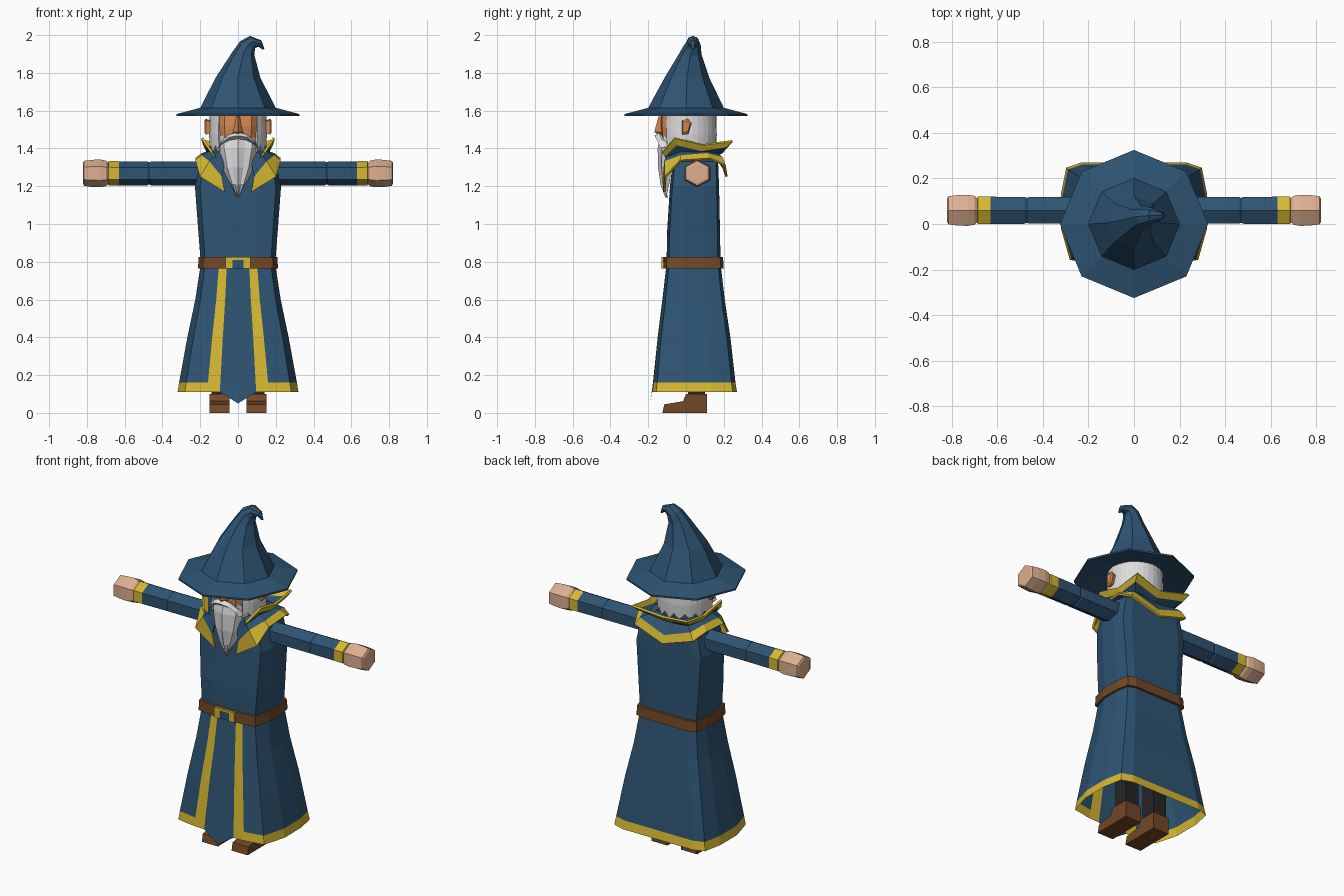
import bpy, bmesh, math
from mathutils import Vector, Matrix

if "Cube" in bpy.data.objects:
    bpy.data.objects.remove(bpy.data.objects["Cube"])


def colour(name, r, g, b):
    m = bpy.data.materials.new(name)
    m.diffuse_color = (r, g, b, 1)
    m.use_nodes = True
    m.node_tree.nodes["Principled BSDF"].inputs["Base Color"].default_value = m.diffuse_color
    return m


BLUE = colour("blue cloth", .027, .088, .17)
GOLD = colour("yellow trim", .68, .48, .03)
BROWN = colour("brown leather", .17, .065, .02)
HAND = colour("pale skin", .72, .43, .28)
FACE = colour("face skin", .66, .25, .09)
WHITE = colour("white hair", .72, .72, .72)
DARK = colour("dark stocking", .02, .018, .018)


def loft(name, rings, mats, closed=True, caps=(True, True), rule=None, thick=0):
    """Skin a list of point rings; rule(row, column) picks the material."""
    bm = bmesh.new()
    vs = [[bm.verts.new(p) for p in ring] for ring in rings]
    n = len(vs[0])
    for i in range(len(vs) - 1):
        for j in range(n if closed else n - 1):
            k = (j + 1) % n
            f = bm.faces.new((vs[i][j], vs[i][k], vs[i + 1][k], vs[i + 1][j]))
            f.material_index = rule(i, j) if rule else 0
    last = len(vs) - 2
    for end, ring, row in ((caps[0], vs[0], 0), (caps[1], vs[-1], last)):
        if end and closed:
            bm.faces.new(ring).material_index = rule(row, 0) if rule else 0
    bmesh.ops.recalc_face_normals(bm, faces=bm.faces)
    me = bpy.data.meshes.new(name)
    bm.to_mesh(me)
    bm.free()
    for m in mats:
        me.materials.append(m)
    ob = bpy.data.objects.new(name, me)
    bpy.context.collection.objects.link(ob)
    if thick:
        mod = ob.modifiers.new("thickness", 'SOLIDIFY')
        mod.thickness = thick
        mod.offset = 0
    return ob


def box(name, x0, x1, y0, y1, z0, z1, mat):
    return loft(name, [[(x0, y0, z), (x1, y0, z), (x1, y1, z), (x0, y1, z)]
                       for z in (z0, z1)], [mat])


def both_sides(half):
    """Extend a half strip that ends on the centre line to the other side."""
    return half + [(-x, y, z) for x, y, z in reversed(half[:-1])]


# Robe: boxy cross-section with chamfered corners
HALF = [(0, -1), (.30, -1), (.51, -.99), (.88, -.9), (1, -.3), (1, .4),
        (.93, .9), (.72, 1), (0, 1)]
SECTION = HALF + [(-x, y) for x, y in reversed(HALF[1:-1])]


def robe_ring(z, a, yf, yb):
    c, h = (yf + yb) / 2, (yb - yf) / 2
    return [(x * a, c + y * h, z) for x, y in SECTION]


robe = [robe_ring(*r) for r in (
    (.11, .32, -.18, .27), (.16, .312, -.175, .262), (.4, .268, -.15, .235),
    (.6, .226, -.125, .205), (.79, .197, -.103, .183), (.96, .21, -.1, .18),
    (1.2, .228, -.085, .175), (1.33, .2, -.07, .17), (1.385, .11, -.06, .14))]
robe[0][0] = (0, -.19, .05)


def robe_rule(i, j):
    c = min(j, 15 - j)
    return int((i == 0 and c >= 1) or (i < 4 and c == 1))


loft("robe", robe, [BLUE, GOLD], caps=(False, True), rule=robe_rule)

# Belt and buckle
loft("belt", [robe_ring(*r) for r in (
    (.765, .19, -.1, .18), (.765, .212, -.12, .2),
    (.825, .208, -.118, .196), (.825, .19, -.09, .17))], [BROWN], caps=(False, False))
for s in (-1, 1):
    x = sorted((s * .028, s * .066))
    box("buckle_side", x[0], x[1], -.13, -.11, .765, .824, GOLD)
box("buckle_top", -.028, .028, -.13, -.11, .81, .824, GOLD)
box("buckle_centre", -.028, .028, -.124, -.11, .765, .81, BLUE)

# Shoulder cape and upright collar, each with a yellow outer band
cape = [
    [(.07, -.115, 1.17), (.2, -.108, 1.25), (.222, -.03, 1.335),
     (.222, .13, 1.345), (.19, .205, 1.31), (0, .215, 1.25)],
    [(.085, -.117, 1.25), (.15, -.11, 1.33), (.19, -.025, 1.36),
     (.19, .11, 1.37), (.165, .19, 1.35), (0, .2, 1.295)],
    [(.07, -.1, 1.33), (.1, -.09, 1.38), (.125, -.02, 1.39),
     (.125, .08, 1.39), (.09, .14, 1.39), (0, .15, 1.38)]]
collar = [
    [(.14, -.125, 1.38), (.19, -.06, 1.455), (.18, .09, 1.42),
     (.18, .245, 1.44), (0, .215, 1.41)],
    [(.125, -.112, 1.36), (.168, -.05, 1.42), (.165, .08, 1.39),
     (.165, .21, 1.41), (0, .19, 1.38)],
    [(.1, -.095, 1.33), (.125, -.04, 1.36), (.13, .06, 1.36),
     (.11, .14, 1.36), (0, .15, 1.36)]]
for name, rows in (("shoulder_cape", cape), ("collar", collar)):
    loft(name, [both_sides(r) for r in rows], [GOLD, BLUE], closed=False,
         rule=lambda i, j: i, thick=.012)


# Arms, cuffs and hands: hexagonal tubes along x
def hex_ring(x, r):
    return [(x, .06 + r * math.cos(t), 1.268 + .93 * r * math.sin(t))
            for t in (math.pi / 6 + k * math.pi / 3 for k in range(6))]


for s in (-1, 1):
    loft("sleeve", [hex_ring(s * x, r) for x, r in (
        (.15, .068), (.46, .068), (.47, .063), (.48, .068), (.63, .069),
        (.685, .07), (.69, .055))], [BLUE, GOLD],
        rule=lambda i, j: int(i >= 4))
    loft("hand", [hex_ring(s * x, r) for x, r in (
        (.687, .06), (.7, .073), (.73, .079), (.775, .077), (.815, .071),
        (.82, .06))], [HAND])

    # Boots and legs
    prof = [(.11, 0), (.11, .1), (0, .1), (-.015, .062), (-.115, .045), (-.125, 0)]
    loft("boot", [[(s * x, y, z) for y, z in prof] for x in (.045, .15)], [BROWN])
    x = sorted((s * .053, s * .14))
    box("leg", x[0], x[1], .01, .1, .09, .8, DARK)

    # Ears
    loft("ear", [[(s * x, .0 + w * py, 1.515 + w * pz) for py, pz in (
        (-.5, -1), (.3, -.9), (.7, .5), (.3, 1), (-.5, .8))]
        for x, w in ((.12, .025), (.17, .042), (.178, .03))], [FACE])

    # Moustache halves
    loft("moustache", [[(s * x, y, z + h), (s * x, y - .022, z),
                        (s * x, y, z - h), (s * x, y + .03, z)]
                       for x, y, z, h in ((0, -.145, 1.467, .017),
                                          (.045, -.14, 1.46, .016),
                                          (.085, -.125, 1.432, .01),
                                          (.105, -.115, 1.405, .003))], [WHITE])

# Head and nose
head_half = [(0, -1), (.55, -.95), (.92, -.6), (1, 0), (.85, .7), (0, 1)]
head_section = head_half + [(-x, y) for x, y in reversed(head_half[1:-1])]
loft("head", [[(x * a, y * b + .005, z) for x, y in head_section]
              for z, a, b in ((1.34, .09, .09), (1.42, .12, .13),
                              (1.52, .13, .14), (1.6, .128, .135))], [FACE])
loft("nose", [[(-w, -.125, z), (0, y, z), (w, -.125, z)]
              for z, w, y in ((1.475, .022, -.15), (1.487, .03, -.168),
                              (1.57, .014, -.145))], [FACE])

# Hair: shell round the sides and back with a ragged lower edge
around = [math.radians(-48 + 276 * k / 24) for k in range(25)]
hair = []
for row, (z, g) in enumerate(((1.38, .97), (1.47, 1), (1.6, .98))):
    hair.append([(.147 * g * math.cos(t), .01 + .147 * g * math.sin(t),
                  z + (.035 * (k % 2) if row == 0 else 0))
                 for k, t in enumerate(around)])
loft("hair", hair, [WHITE], closed=False, thick=.012)

# Beard: ridged locks narrowing to a point
beard = []
for z, w, yf, yb in ((1.47, .125, -.135, -.06), (1.4, .122, -.15, -.06),
                     (1.3, .095, -.148, -.075), (1.21, .05, -.135, -.085),
                     (1.14, .005, -.11, -.1)):
    beard.append([(-w, yb, z + .02), (-w * .6, (yf * 3 + yb) / 4, z),
                  (-w * .3, yf + .015, z), (0, yf, z), (w * .3, yf + .015, z),
                  (w * .6, (yf * 3 + yb) / 4, z), (w, yb, z + .02)])
loft("beard", beard, [WHITE])

# Hat: eight-sided brim and cone with a curled tip
hat = []
for cx, cy, z, r, tilt in (
        (0, 0, 1.6, .14, 0), (0, 0, 1.572, .325, 0), (0, 0, 1.582, .325, 0),
        (0, 0, 1.615, .2, 0), (0, .005, 1.775, .118, 0),
        (.028, .022, 1.9, .06, 8), (.05, .033, 1.945, .045, 30),
        (.078, .037, 1.965, .034, 65), (.118, .037, 1.955, .018, 110),
        (.134, .037, 1.925, .006, 165)):
    rot = Matrix.Rotation(math.radians(tilt), 3, 'Y')
    hat.append([Vector((cx, cy, z)) + rot @ Vector(
        (r * math.cos(k * math.pi / 4), r * math.sin(k * math.pi / 4), 0))
        for k in range(8)])
loft("hat", hat, [BLUE])
